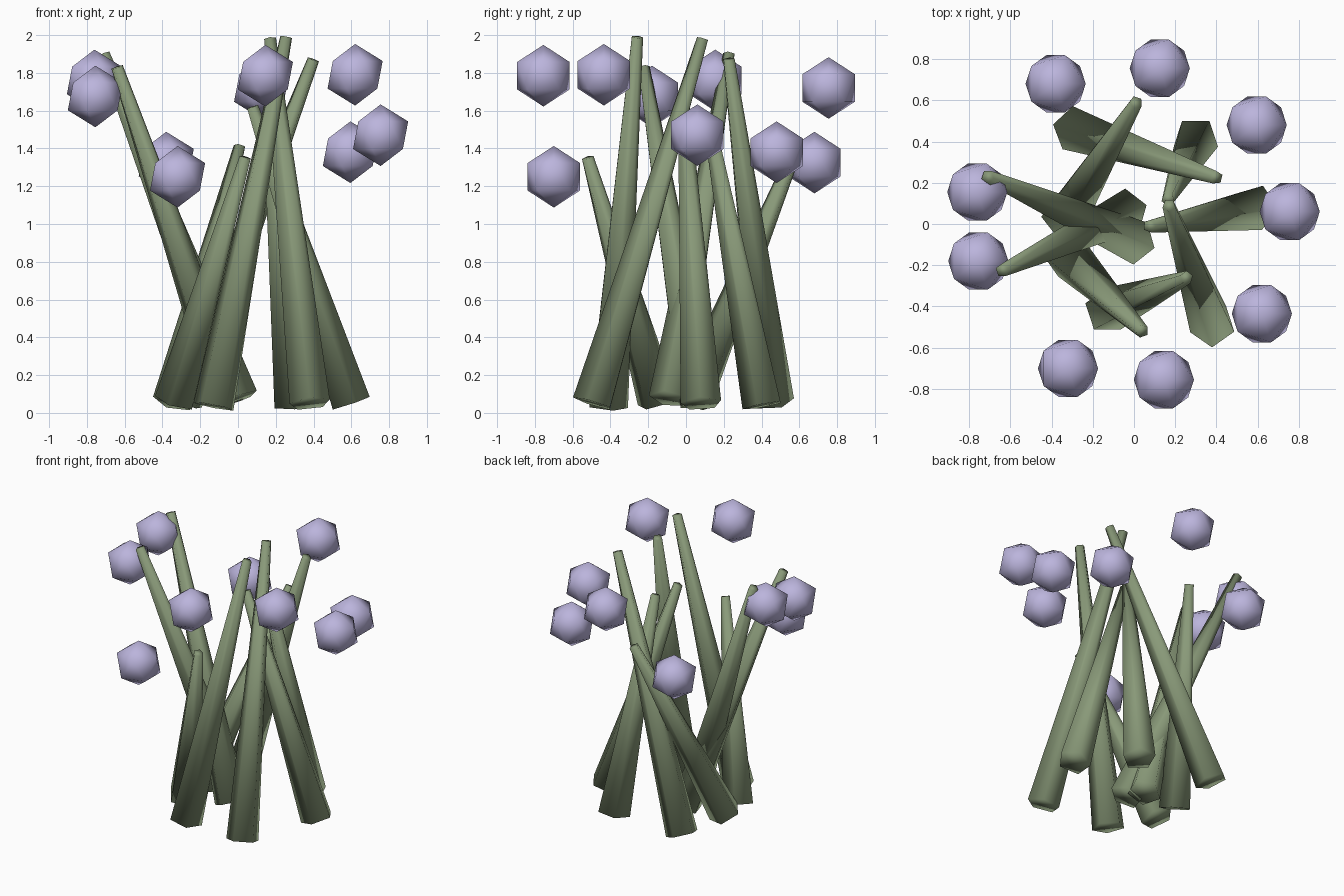
import bpy
import math
from mathutils import Vector, Matrix

cube = bpy.data.objects.get("Cube")
if cube:
    bpy.data.objects.remove(cube, do_unlink=True)


def make_material(name, color):
    mat = bpy.data.materials.new(name)
    mat.use_nodes = True
    mat.diffuse_color = (*color, 1)
    mat.node_tree.nodes["Principled BSDF"].inputs["Base Color"].default_value = (*color, 1)
    return mat


green = make_material("stem_green", (0.25, 0.32, 0.19))
lavender = make_material("flower_lavender", (0.50, 0.46, 0.72))

BASE_RADIUS, TIP_RADIUS, FLOWER_RADIUS = 0.113, 0.033, 0.163


def finish(name, mat):
    obj = bpy.context.object
    obj.name = name
    obj.data.materials.append(mat)
    bpy.ops.object.shade_smooth()
    return obj


def add_stem(name, base, tip, corner):
    """Five-sided taper from base to tip, one corner facing the given compass angle."""
    base, tip = Vector(base), Vector(tip)
    axis = tip - base
    bpy.ops.mesh.primitive_cone_add(vertices=5, radius1=BASE_RADIUS, radius2=TIP_RADIUS,
                                    depth=axis.length)
    obj = finish(name, green)
    first = obj.data.vertices[0].co
    spin = math.radians(corner) - math.atan2(first.y, first.x)
    tilt = Vector((0, 0, 1)).rotation_difference(axis).to_matrix().to_4x4()
    obj.matrix_world = (Matrix.Translation((base + tip) / 2) @ tilt
                        @ Matrix.Rotation(spin, 4, "Z"))


# Leaning stems: base, tip, corner angle
stems = [
    ((-0.34, 0.03, 0.06), (0.01, 0.59, 1.41), 180),
    ((-0.29, 0.46, 0.06), (0.40, 0.225, 1.87), 95),
    ((0.00, -0.085, 0.075), (-0.71, 0.23, 1.90), -90),
    ((-0.04, 0.06, 0.06), (-0.64, -0.225, 1.83), 90),
    ((-0.33, -0.15, 0.06), (0.04, -0.52, 1.35), 180),
    ((-0.13, -0.42, 0.035), (0.255, -0.26, 1.99), -54),
    ((0.38, -0.49, 0.05), (0.17, 0.09, 1.98), -90),
    ((0.59, 0.08, 0.05), (0.075, -0.01, 1.62), 70),
    ((0.30, 0.41, 0.04), (0.165, 0.12, 1.57), -90),
]
for i, (base, tip, corner) in enumerate(stems, 1):
    add_stem(f"stem_{i}", base, tip, corner)

# Faceted flower heads floating around the stems
flowers = [
    (-0.38, 0.68, 1.325), (0.125, 0.755, 1.72), (0.595, 0.48, 1.38),
    (0.755, 0.06, 1.47), (0.62, -0.435, 1.79), (0.145, -0.755, 1.785),
    (-0.32, -0.70, 1.25), (-0.755, -0.18, 1.675), (-0.76, 0.155, 1.76),
]
for i, place in enumerate(flowers, 1):
    bpy.ops.mesh.primitive_ico_sphere_add(subdivisions=1, radius=FLOWER_RADIUS, location=place)
    finish(f"flower_head_{i}", lavender)
